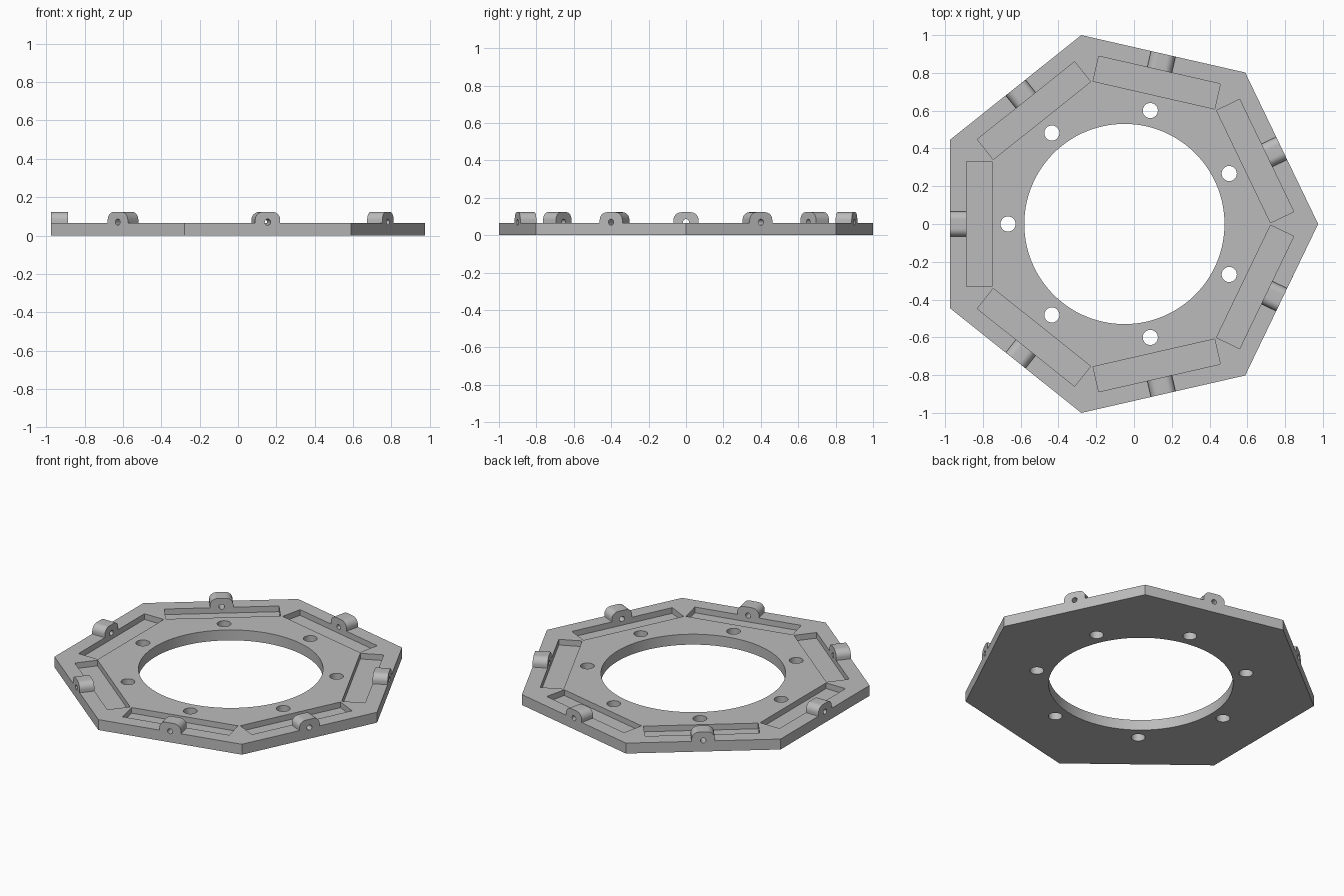
import bpy, bmesh
from math import pi, cos, sin, radians
from mathutils import Matrix

SIDES = 7
STEP = 2 * pi / SIDES
CIRCUMRADIUS = 1 / sin(3 * STEP / 2 * 2)  if sin(3 * STEP) > 0.9 else 1 / sin(2 * STEP)
APOTHEM = CIRCUMRADIUS * cos(pi / SIDES)
THICK = 0.066
POCKET_IN, POCKET_OUT, POCKET_HALF, POCKET_FLOOR = 0.70, 0.836, 0.33, 0.03
LUG_HALF, LUG_TOP, LUG_ROUND = 0.067, 0.123, 0.042

CENTRE = Matrix.Translation(((APOTHEM - CIRCUMRADIUS) / 2, 0, 0))
# Turns an XY profile so it is extruded outwards along X
OUTWARD = Matrix(((0, 0, 1, 0), (1, 0, 0, 0), (0, 1, 0, 0), (0, 0, 0, 1)))
# One frame per side of the heptagon
FRAMES = [CENTRE @ Matrix.Rotation(pi + i * STEP, 4, 'Z') for i in range(SIDES)]

old = bpy.data.objects.get("Cube")
if old:
    bpy.data.objects.remove(old, do_unlink=True)

grey = bpy.data.materials.new("light grey")
grey.use_nodes = True
colour = (0.5, 0.5, 0.5, 1)
grey.diffuse_color = colour
grey.node_tree.nodes["Principled BSDF"].inputs["Base Color"].default_value = colour


def arc(radius, count, start=0, sweep=2 * pi, x=0, y=0):
    return [(x + radius * cos(start + sweep * i / count),
             y + radius * sin(start + sweep * i / count)) for i in range(count)]


def prism(bm, outline, low, high, matrix):
    bottom = [bm.verts.new(matrix @ Matrix.Translation((x, y, low)).translation) for x, y in outline]
    top = [bm.verts.new(matrix @ Matrix.Translation((x, y, high)).translation) for x, y in outline]
    bm.faces.new(bottom[::-1])
    bm.faces.new(top)
    for i in range(len(outline)):
        j = (i + 1) % len(outline)
        bm.faces.new((bottom[i], bottom[j], top[j], top[i]))


def finish(bm, name):
    bmesh.ops.recalc_face_normals(bm, faces=bm.faces)
    mesh = bpy.data.meshes.new(name)
    bm.to_mesh(mesh)
    bm.free()
    mesh.materials.append(grey)
    obj = bpy.data.objects.new(name, mesh)
    bpy.context.collection.objects.link(obj)
    return obj


def cut_and_smooth(obj, cutters):
    for other in bpy.context.selected_objects:
        other.select_set(False)
    obj.select_set(True)
    bpy.context.view_layer.objects.active = obj
    for cutter in cutters:
        mod = obj.modifiers.new("cut", 'BOOLEAN')
        mod.operation = 'DIFFERENCE'
        mod.solver = 'EXACT'
        mod.object = cutter
        bpy.ops.object.modifier_apply(modifier=mod.name)
    bpy.ops.object.shade_smooth_by_angle(angle=radians(30))


# Heptagonal plate
bm = bmesh.new()
prism(bm, arc(CIRCUMRADIUS, SIDES), 0, THICK, CENTRE)
plate = finish(bm, "base_plate")

# Central opening, bolt holes and rectangular pockets
bm = bmesh.new()
prism(bm, arc(0.53, 112), -0.1, 0.2, CENTRE)
pocket = [(POCKET_IN, -POCKET_HALF), (POCKET_OUT, -POCKET_HALF),
          (POCKET_OUT, POCKET_HALF), (POCKET_IN, POCKET_HALF)]
for frame in FRAMES:
    prism(bm, arc(0.04, 32, x=0.616), -0.1, 0.2, frame)
    prism(bm, pocket, POCKET_FLOOR, 0.2, frame)
opening_cutter = finish(bm, "opening_cutter")

# Pin bores through the lugs
bm = bmesh.new()
for frame in FRAMES:
    prism(bm, arc(0.016, 24, y=0.07), 0.8, 1.0, frame @ OUTWARD)
bore_cutter = finish(bm, "bore_cutter")

# Round-shouldered lugs at the middle of each side
shoulder = LUG_HALF - LUG_ROUND
lug = [(-LUG_HALF, THICK), (LUG_HALF, THICK)]
lug += arc(LUG_ROUND, 12, 0, pi / 2, shoulder, LUG_TOP - LUG_ROUND)
lug += [(shoulder, LUG_TOP)]
lug += arc(LUG_ROUND, 12, pi / 2, pi / 2, -shoulder, LUG_TOP - LUG_ROUND)
lug += [(-LUG_HALF, LUG_TOP - LUG_ROUND)]
bm = bmesh.new()
for frame in FRAMES:
    prism(bm, lug, POCKET_OUT, APOTHEM, frame @ OUTWARD)
lugs = finish(bm, "hinge_lugs")

cut_and_smooth(plate, [opening_cutter, bore_cutter])
cut_and_smooth(lugs, [bore_cutter])
for cutter in (opening_cutter, bore_cutter):
    cutter.hide_render = True
    bpy.data.objects.remove(cutter, do_unlink=True)
